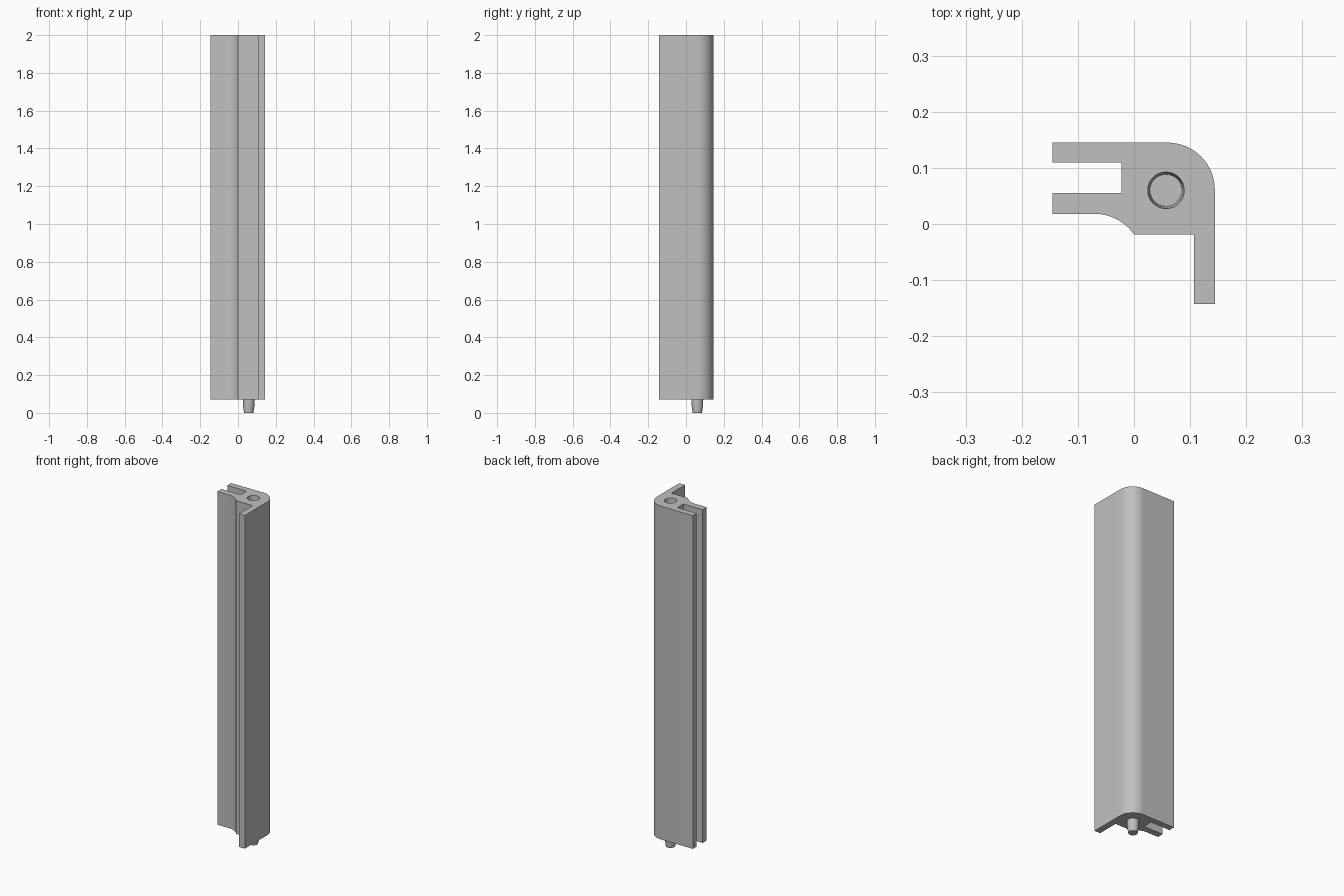
import bpy, bmesh
from math import cos, sin, radians

cube = bpy.data.objects.get("Cube")
if cube:
    bpy.data.objects.remove(cube, do_unlink=True)

BASE, TOP = 0.07, 2.0
PIN = (0.057, 0.06)

grey = bpy.data.materials.new("grey plastic")
grey.use_nodes = True
grey.diffuse_color = (0.527, 0.527, 0.527, 1)
grey.node_tree.nodes["Principled BSDF"].inputs["Base Color"].default_value = grey.diffuse_color


def arc(cx, cy, r, start, end, steps=20):
    angles = [radians(start + (end - start) * i / steps) for i in range(steps + 1)]
    return [(cx + r * cos(a), cy + r * sin(a)) for a in angles]


def finish(name, bm):
    bmesh.ops.recalc_face_normals(bm, faces=bm.faces)
    mesh = bpy.data.meshes.new(name)
    bm.to_mesh(mesh)
    bm.free()
    mesh.materials.append(grey)
    obj = bpy.data.objects.new(name, mesh)
    bpy.context.collection.objects.link(obj)
    return obj


def turned(name, rings):
    """Closed round solid through (radius, height) rings around the pin axis."""
    bm = bmesh.new()
    loops = [[bm.verts.new((x, y, z)) for x, y in arc(*PIN, r, 0, 360, 48)[:-1]]
             for r, z in rings]
    for low, high in zip(loops, loops[1:]):
        for i in range(len(low)):
            bm.faces.new((low[i - 1], low[i], high[i], high[i - 1]))
    bm.faces.new(loops[0])
    bm.faces.new(loops[-1])
    return finish(name, bm)


def smooth(obj):
    bpy.ops.object.select_all(action="DESELECT")
    obj.select_set(True)
    bpy.context.view_layer.objects.active = obj
    bpy.ops.object.shade_smooth_by_angle(angle=radians(30))


# Corner post: slotted arm, rounded outer corner, single flange, inner cove
profile = [(-0.145, 0.11), (-0.145, 0.145)]
profile += arc(0.06, 0.061, 0.084, 90, 0)
profile += [(0.144, -0.143), (0.107, -0.143), (0.107, -0.019)]
profile += arc(-0.07, -0.067, 0.085, 34.4, 90, 14)
profile += [(-0.145, 0.018), (-0.145, 0.055), (-0.022, 0.055), (-0.022, 0.11)]

bm = bmesh.new()
face = bm.faces.new([bm.verts.new((x, y, BASE)) for x, y in profile])
up = bmesh.ops.extrude_face_region(bm, geom=[face], use_keep_orig=True)["geom"]
bmesh.ops.translate(bm, vec=(0, 0, TOP - BASE),
                    verts=[v for v in up if isinstance(v, bmesh.types.BMVert)])
post = finish("corner_post", bm)

# Blind socket in the top
cutter = turned("socket_cutter", [(0.0285, TOP - 0.07), (0.0325, TOP), (0.0325, TOP + 0.02)])
cutter.hide_render = True
cutter.hide_viewport = True
cut = post.modifiers.new("socket", "BOOLEAN")
cut.operation = "DIFFERENCE"
cut.solver = "EXACT"
cut.object = cutter
bpy.context.view_layer.objects.active = post
bpy.ops.object.modifier_apply(modifier=cut.name)
bpy.data.objects.remove(cutter, do_unlink=True)
smooth(post)

# Tapered locating pin under the post
pin = turned("locating_pin", [(0.0245, 0), (0.0305, 0.04), (0.0315, BASE + 0.005)])
smooth(pin)
